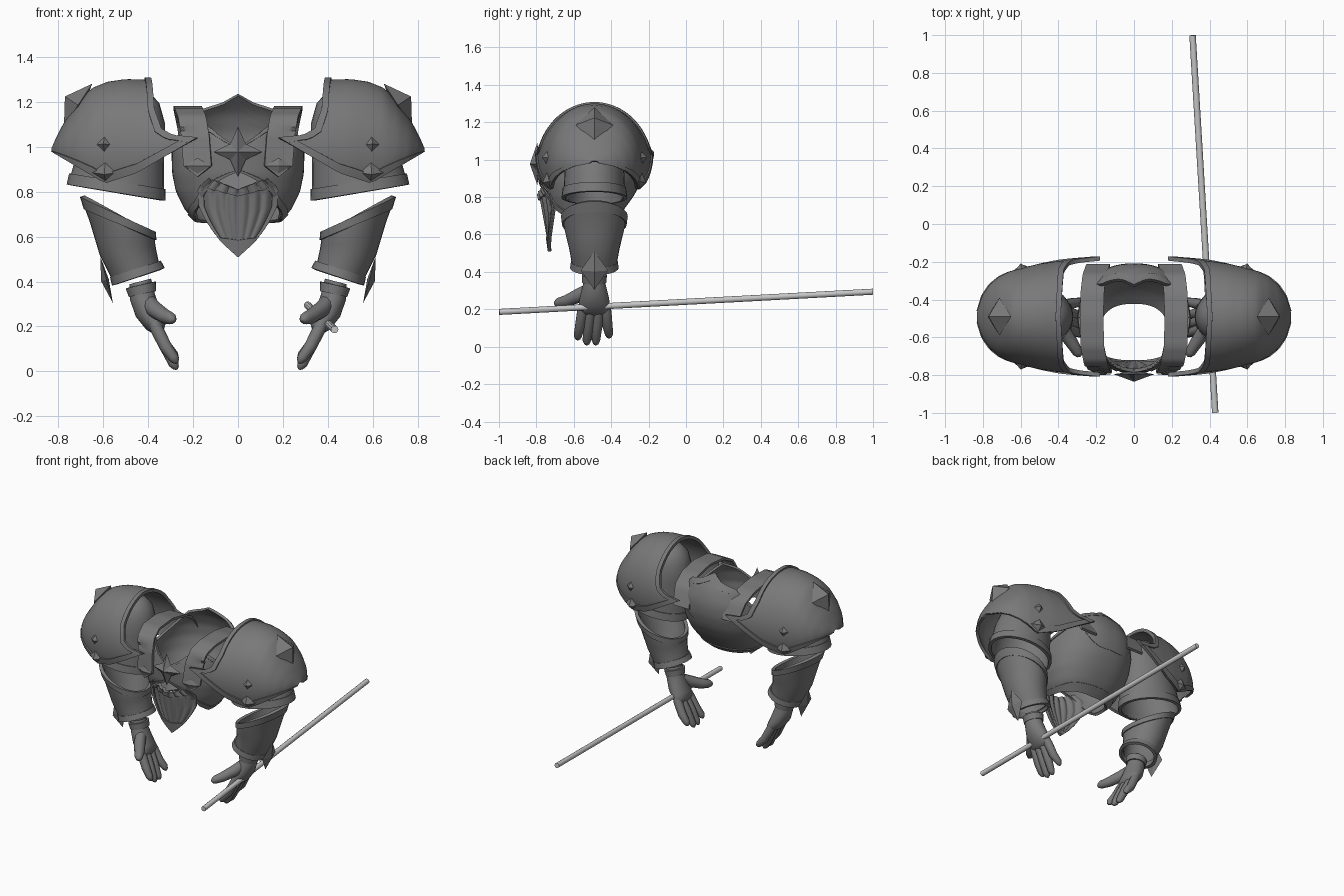
import bpy, bmesh, math
from mathutils import Vector

cube = bpy.data.objects.get("Cube")
if cube:
    bpy.data.objects.remove(cube, do_unlink=True)


def material(name, value):
    m = bpy.data.materials.new(name)
    m.use_nodes = True
    m.diffuse_color = (value, value, value, 1)
    m.node_tree.nodes["Principled BSDF"].inputs["Base Color"].default_value = m.diffuse_color
    return m


STEEL = material("dark grey steel", 0.19)
SHAFT = material("light grey shaft", 0.58)
CY = -0.49  # depth of the arm centre line


def interp(table, t):
    """Piecewise-linear lookup; each row is (t, value...)."""
    for a, b in zip(table, table[1:]):
        if t <= b[0]:
            break
    f = max(0, min(1, (t - a[0]) / (b[0] - a[0])))
    r = [p + (q - p) * f for p, q in zip(a[1:], b[1:])]
    return r[0] if len(r) == 1 else r


def finish(ob, mat=STEEL, mirror=False, thick=0, angle=40):
    bpy.context.collection.objects.link(ob)
    ob.data.materials.append(mat)
    if thick:
        mod = ob.modifiers.new("thickness", 'SOLIDIFY')
        mod.thickness, mod.offset = thick, 0
    if mirror:
        ob.modifiers.new("mirror", 'MIRROR').use_mirror_merge = False
    for o in bpy.context.selected_objects:
        o.select_set(False)
    ob.select_set(True)
    bpy.context.view_layer.objects.active = ob
    bpy.ops.object.convert(target='MESH')
    bpy.ops.object.shade_smooth_by_angle(angle=math.radians(angle))


def mesh_object(name, bm):
    bmesh.ops.recalc_face_normals(bm, faces=bm.faces)
    me = bpy.data.meshes.new(name)
    bm.to_mesh(me)
    bm.free()
    return bpy.data.objects.new(name, me)


def sheet(name, fn, nu, nv, thick=0.012, mirror=False):
    """Curved plate from a function of two parameters in 0..1."""
    bm = bmesh.new()
    g = [[bm.verts.new(fn(i / nu, j / nv)) for j in range(nv + 1)] for i in range(nu + 1)]
    for i in range(nu):
        for j in range(nv):
            bm.faces.new((g[i][j], g[i + 1][j], g[i + 1][j + 1], g[i][j + 1]))
    bmesh.ops.remove_doubles(bm, verts=bm.verts, dist=0.0004)
    finish(mesh_object(name, bm), STEEL, mirror, thick)


def tube(name, rings, thick=0.012):
    """Sleeve through tilted ellipses: (centre x, z, half-axis x, z, half depth)."""
    n = len(rings) - 1
    table = [(i / n,) + r for i, r in enumerate(rings)]

    def fn(u, v):
        cx, cz, dx, dz, ry = interp(table, v)
        c, s = math.cos(2 * math.pi * u), math.sin(2 * math.pi * u)
        return (cx + c * dx, CY + s * ry, cz + c * dz)
    sheet(name, fn, 28, n * 2, thick, True)


def rod(name, points, mat=STEEL, mirror=True):
    """Round bar along points (x, y, z, radius)."""
    cu = bpy.data.curves.new(name, 'CURVE')
    cu.dimensions, cu.bevel_depth, cu.bevel_resolution = '3D', 1, 3
    cu.use_fill_caps = True
    sp = cu.splines.new('POLY')
    sp.points.add(len(points) - 1)
    for p, q in zip(sp.points, points):
        p.co, p.radius = (*q[:3], 1), q[3]
    finish(bpy.data.objects.new(name, cu), mat, mirror)


def spike(name, centre, normal, rx, ry, depth, inner=0, mirror=True):
    """Faceted diamond stud, or a four-pointed star when inner is given."""
    q = Vector(normal).to_track_quat('Z', 'Y')
    n = 8 if inner else 4
    bm = bmesh.new()
    ring = []
    for i in range(n):
        a = 2 * math.pi * i / n
        k = inner if inner and i % 2 else 1
        p = Vector((math.cos(a) * rx * k, math.sin(a) * ry * k, 0))
        ring.append(bm.verts.new(Vector(centre) + q @ p))
    for d in (depth, -depth * 0.4):
        tip = bm.verts.new(Vector(centre) + q @ Vector((0, 0, d)))
        for i in range(n):
            bm.faces.new((ring[i], ring[(i + 1) % n], tip))
    finish(mesh_object(name, bm), STEEL, mirror, 0, 10)


# Torso shell: height -> half width, front y, back y
LEVELS = [(.66, .17, -.70, -.42), (.72, .23, -.73, -.35), (.80, .27, -.755, -.29), (.88, .287, -.775, -.245),
          (.97, .29, -.78, -.218), (1.06, .272, -.76, -.22), (1.15, .225, -.71, -.255), (1.23, .16, -.66, -.33)]
TOP = [(0, 1.0), (.13, 1.08), (.25, 1.12), (.36, 1.05), (.5, 1.0), (.62, 1.05), (.75, 1.16), (.9, 1.19), (1, 1.23)]
BOTTOM = [(0, .89), (.1, .84), (.25, .73), (.4, .68), (.6, .67), (1, .66)]


def torso(u, v, out=0):
    f = abs((u + .5) % 1 - .5) * 2
    zb, zt = interp(BOTTOM, f), interp(TOP, f)
    z = zb + (zt - zb) * v
    a, yf, yb = interp(LEVELS, z)
    s, c = math.sin(2 * math.pi * u), math.cos(2 * math.pi * u)
    s, c = math.copysign(abs(s) ** .88, s), math.copysign(abs(c) ** .88, c)
    return (s * (a + out), (yf + yb) / 2 - c * ((yb - yf) / 2 + out), z)


def back_plate(u, v):
    low = 1 - .55 * math.sqrt(max(0, 1 - (2 * u - 1) ** 2))
    return torso(.37 + .26 * u, low + (1 - low) * v, .004)


sheet("torso_shell", torso, 64, 20)
sheet("neckline_trim", lambda u, v: torso(u, .93 + .07 * v, .004), 64, 2, .016)
sheet("torso_hem", lambda u, v: torso(u, .08 * v, .005), 64, 2, .018)
sheet("round_back_plate", back_plate, 24, 8)

# Shoulder straps
STRAP = [(0, .18, -.785, .915), (.25, .19, -.765, 1.05), (.38, .205, -.725, 1.13), (.5, .22, -.65, 1.165),
         (.65, .225, -.5, 1.175), (.78, .22, -.36, 1.15), (.88, .21, -.275, 1.10), (1, .19, -.22, .98)]


def strap(u, v):
    x, y, z = interp(STRAP, v)
    point = max(0, 1 - v * 8) * .05 * (1 - abs(2 * u - 1))
    return (x + (u - .5) * .125, y + .02 * (u if v < .3 else 0), z - point)


sheet("shoulder_strap", strap, 8, 32, .016, True)
spike("strap_stud", (.18, -.785, .915), (.2, -1, 0), .06, .035, .015)
spike("chest_star", (0, -.795, .977), (0, -1, 0), .108, .113, .04, .45, False)

# Pleated hanging panel below the chest
PANEL = [(0, .13), (.12, .178), (.36, .172), (.52, .145), (.68, .11), (.82, .07), (1, .001)]


def panel(u, v):
    s = 2 * u - 1
    x = s * interp(PANEL, v)
    z = .86 - .35 * v - .05 * (1 - abs(s)) * (1 - v)
    return (x, -.775 + .05 * v + 2 * x * x + .007 * math.cos(s * math.pi * 7) * (1 - v), z)


sheet("hanging_panel", panel, 56, 20)
sheet("panel_tip_trim", lambda u, v: Vector(panel(u, .75 + .25 * v)) + Vector((0, -.006, 0)), 8, 5, .016)
for e in (0, .93):
    sheet("panel_side_trim", lambda u, v: Vector(panel(e + .07 * u, v)) + Vector((0, -.006, 0)), 2, 20, .018)
sheet("panel_top_trim", lambda u, v: Vector(panel(u, .1 * v)) + Vector((0, -.008, 0)), 56, 2, .016)

# Shoulder domes: pointed clam shape, cut away toward the neck
INNER = [(0, .18), (.07, .225), (.14, .285), (.25, .34), (.45, .372), (1, .388)]
EDGE = [(.18, 1.04), (.45, .885), (.59, .84), (.825, .98)]
HEIGHT = [(.4, .312), (.5, .315), (.58, .303), (.65, .275), (.71, .21), (.775, .115), (.81, .045), (.826, .008)]
DEPTH = [(.4, .288), (.5, .274), (.6, .25), (.66, .232), (.71, .207), (.76, .165), (.8, .105), (.826, .02)]


def dome(w, s, out=0):
    x0 = interp(INNER, 1 - abs(2 * w - 1))
    x = x0 + (.825 - x0) * math.sin(s * math.pi / 2)
    r = interp(HEIGHT, x) + out
    d = interp(DEPTH, x) + out + .09 * max(0, .4 - x)
    start = math.asin(max(-.9, min(.9, (interp(EDGE, x) - .98) / r)))
    a = start + (math.pi - 2 * start) * w
    return (x, CY - d * math.cos(a), .98 + r * math.sin(a))


sheet("shoulder_dome", dome, 48, 28, .012, True)
sheet("dome_neck_trim", lambda u, v: dome(u, v * .04, .006), 48, 2, .02, True)
for e in (0, .965):
    sheet("dome_lower_trim", lambda u, v: dome(e + .035 * u, v, .005), 2, 28, .018, True)
spike("dome_peak_stud", (.712, CY, 1.185), (.835, 0, .55), .1, .114, .07)
for side in (-1, 1):
    spike("dome_small_stud", (.595, CY + side * .252, 1.01), (.15, side, .05), .033, .035, .03)
    spike("dome_edge_stud", (.59, CY + side * .244, .885), (.15, side, -.25), .06, .045, .035)

# Arms
tube("upper_arm", [(.46, 1.25, .008, 0, .008), (.465, 1.235, .07, 0, .07), (.475, 1.19, .12, 0, .115),
                   (.49, 1.1, .16, 0, .142), (.52, .97, .185, .02, .152), (.543, .80, .207, .034, .16)])
tube("upper_arm_cuff", [(.537, .845, .205, .034, .16), (.543, .795, .21, .035, .166)], .02)
tube("forearm", [(.535, .695, .158, .078, .165), (.515, .62, .14, .05, .152), (.49, .53, .12, -.01, .13),
                 (.455, .44, .1, -.03, .113)])
tube("elbow_cuff", [(.535, .70, .158, .08, .168), (.525, .655, .151, .07, .162)], .022)
tube("forearm_wrist_cuff", [(.456, .455, .104, -.033, .115), (.443, .42, .108, -.036, .12)], .02)
spike("forearm_diamond", (.585, CY, .408), (.96, 0, -.26), .073, .108, .025)

# Hands
tube("wrist_cuff", [(.433, .385, .06, -.014, .06), (.425, .345, .054, -.012, .058)], .014)
tube("palm", [(.435, .40, .045, -.012, .045), (.425, .33, .052, -.013, .058), (.4, .26, .052, -.015, .075),
              (.365, .2, .04, -.014, .085), (.35, .17, .014, -.005, .065)], .006)
for knuckle, tip, low in ((-.065, -.088, .035), (-.022, -.04, .008), (.022, .008, .008), (.064, .078, .045)):
    rod("finger", [(.38, CY + knuckle * .9, .23, .024), (.36, CY + knuckle, .185, .029),
                   (.322, CY + (knuckle + tip) / 2, .11, .028), (.286, CY + tip, low + .025, .023),
                   (.276, CY + tip, low + .008, .015), (.272, CY + tip, low, .004)])
rod("thumb", [(.40, -.51, .31, .034), (.37, -.57, .275, .038), (.325, -.635, .245, .033),
              (.298, -.68, .235, .027), (.288, -.697, .23, .016), (.284, -.703, .229, .004)])

# Long straight shaft held beside the left hand
rod("long_shaft", [(.31, .999, .294, .017), (.43, -.999, .186, .017)], SHAFT, False)
